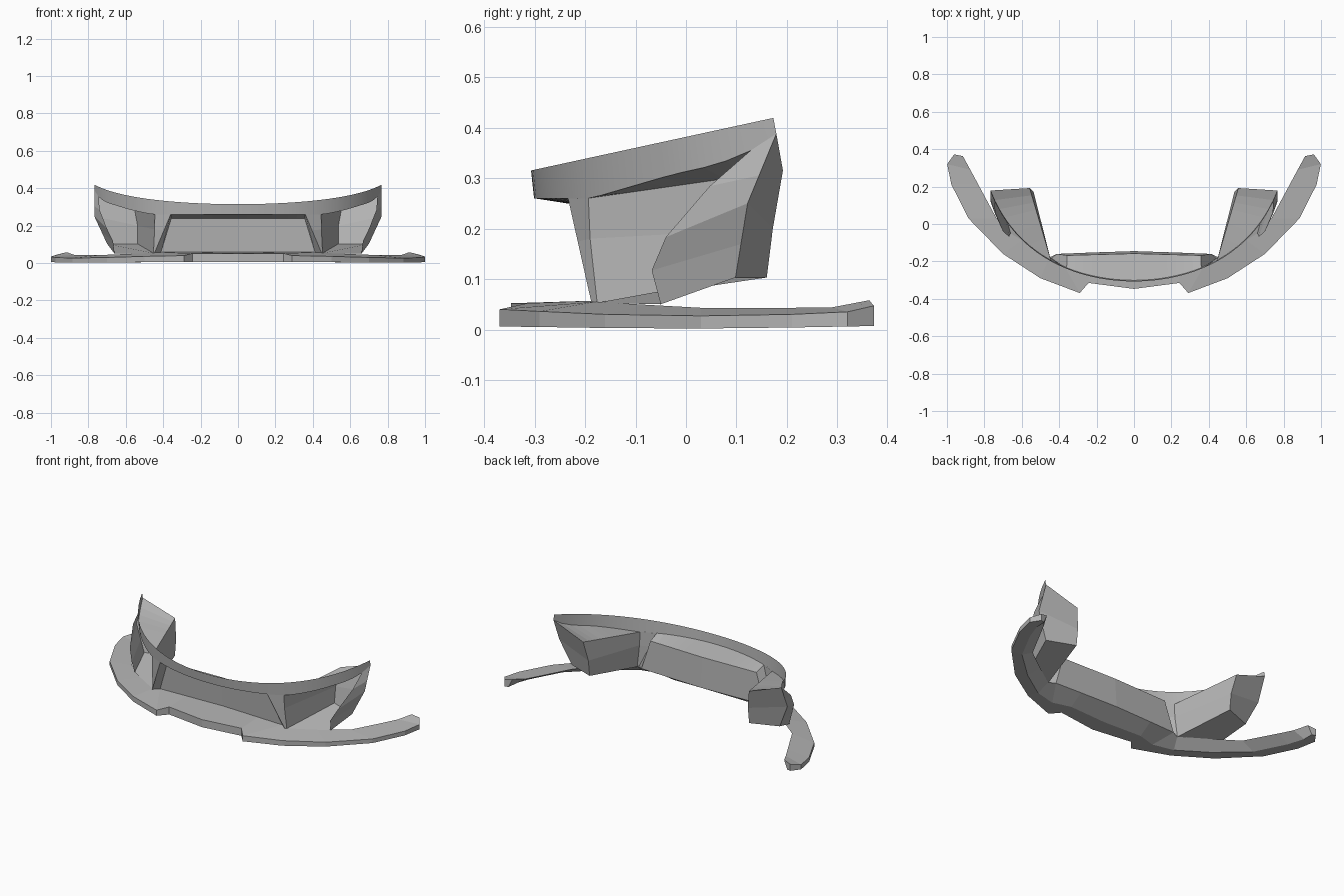
import bpy, bmesh
from mathutils import Vector

if "Cube" in bpy.data.objects:
    bpy.data.objects.remove(bpy.data.objects["Cube"])

grey = bpy.data.materials.new("dark_grey")
grey.diffuse_color = (.46, .46, .46, 1)
grey.use_nodes = True
grey.node_tree.nodes["Principled BSDF"].inputs["Base Color"].default_value = grey.diffuse_color


def loft(name, rows, closed=False, caps=False, smooth=False):
    """Skin between rows of points on the +x half, then mirror across x = 0."""
    bm = bmesh.new()
    vs = [[bm.verts.new(p) for p in r] for r in rows]
    n = len(rows[0])
    for a, b in zip(vs, vs[1:]):
        for i in range(n if closed else n - 1):
            j = (i + 1) % n
            bm.faces.new((a[i], a[j], b[j], b[i]))
    if caps:
        bm.faces.new(vs[-1])
    bmesh.ops.remove_doubles(bm, verts=bm.verts, dist=0.0005)
    bmesh.ops.recalc_face_normals(bm, faces=bm.faces)
    me = bpy.data.meshes.new(name)
    bm.to_mesh(me)
    bm.free()
    me.materials.append(grey)
    ob = bpy.data.objects.new(name, me)
    bpy.context.collection.objects.link(ob)
    mod = ob.modifiers.new("mirror", 'MIRROR')
    mod.use_clip = True
    mod.merge_threshold = 0.0005
    for p in me.polygons:
        p.use_smooth = smooth


def lerp(a, b, t):
    return Vector(a).lerp(Vector(b), t)


def piecewise(pts, v):
    for (a, za), (b, zb) in zip(pts, pts[1:]):
        if v <= b:
            return za + (zb - za) * max(0, v - a) / (b - a)
    return pts[-1][1]


# Curved plan line of the upper lip
P = [(0, -.307), (.30, -.307), (.63, -.18), (.767, .173)]


def plan(t):
    w = ((1 - t) ** 3, 3 * t * (1 - t) ** 2, 3 * t * t * (1 - t), t ** 3)
    return [sum(k * p[i] for k, p in zip(w, P)) for i in (0, 1)]


LOW = [(-.31, .26), (-.188, .26), (-.027, .307), (.063, .327), (.134, .357), (.178, .388)]
top, low = [], []
for k in range(21):
    x, y = plan(k / 20)
    top.append((x, y, .315 + .217 * (y + .307)))
    yl = y + .006
    low.append((x, yl, piecewise(LOW, yl)))

loft("upper_lip", [top, low], smooth=True)

# Grille recess: roof, back panel and slanted side
g_top = [(0, -.158, .238), (.357, -.168, .238)]
g_bot = [(0, -.145, .058), (.412, -.160, .058)]
pillar_foot = (.446, -.188, .056)
loft("grille_roof", [low[:9], [lerp(*g_top, k / 8) for k in range(9)]])
loft("grille_panel", [g_top, g_bot])
loft("grille_side", [[low[8], pillar_foot], [g_top[1], g_bot[1]]])

# Pillar between the grille and the side duct
loft("pillar", [[low[8], lerp(low[8], pillar_foot, .42), pillar_foot],
                [low[10], (.446, -.190, .18), (.452, -.176, .053)]])

# Side duct: roof, inner wall, rear wall, floor and outer cheek
roof_in = [lerp(low[10], (.558, .192, .315), k / 10) for k in range(11)]
loft("duct_roof", [low[10:], roof_in])
wall_mid = [(.446, -.19, .18), (.537, .172, .20)]
wall_bot = [(.452, -.176, .053), (.537, .16, .103)]
loft("duct_inner_wall", [[low[10], roof_in[-1]], wall_mid, wall_bot])
cheek_back = [low[20], (.768, .122, .25), (.700, .098, .103)]
loft("duct_rear_wall", [[roof_in[-1], wall_mid[1], wall_bot[1]], cheek_back])
loft("duct_floor", [wall_bot, [(.660, -.05, .05), cheek_back[2]]])
loft("duct_cheek", [
    [low[19], (.740, .047, .284), (.700, -.040, .183), (.668, -.068, .117), (.660, -.05, .05)],
    [low[20], lerp(low[20], cheek_back[1], .6), cheek_back[1],
     lerp(*cheek_back[1:], .55), cheek_back[2]]])

# Splitter: stations of outer x, y, z, inner x, y, z, and underside z;
# the underside rises from a middle ridge to the inner edge
stations = [
    (0, -.347, .052, 0, -.145, .058, .006),
    (.243, -.315, .052, .243, -.153, .058, .006),
    (.290, -.369, .040, .412, -.160, .058, .006),
    (.500, -.290, .036, .452, -.178, .055, .005),
    (.700, -.160, .030, .590, -.080, .049, .003),
    (.885, .030, .027, .735, .030, .043, .002),
    (.976, .210, .030, .832, .210, .043, .004),
    (.999, .320, .035, .875, .290, .044, .006),
    (.962, .372, .047, .915, .363, .058, .007)]
loft("splitter", [[(a, b, z0), (a, b, c), (d, e, f), ((a + d) / 2, (b + e) / 2, z0)]
                  for a, b, c, d, e, f, z0 in stations], closed=True, caps=True)
